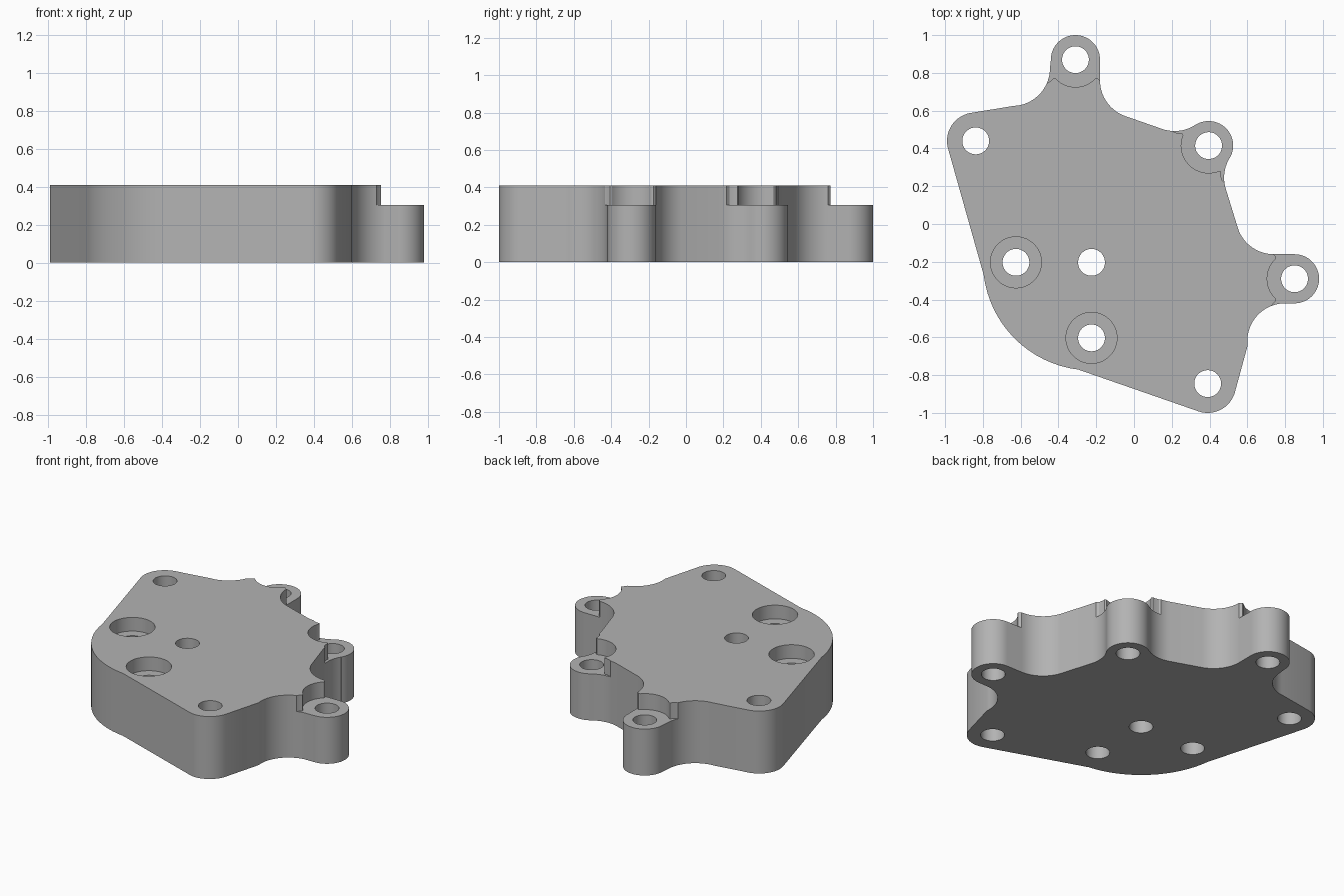
import bpy
import bmesh
from math import acos, cos, sin, pi, radians, ceil
from mathutils import Matrix

if "Cube" in bpy.data.objects:
    bpy.data.objects.remove(bpy.data.objects["Cube"])

HEIGHT = 0.41
LUG_TOP = 0.305
HOLE_R = 0.071
BORE_R = 0.135
BORE_FLOOR = HEIGHT - 0.09

grey = bpy.data.materials.new("plain grey")
grey.use_nodes = True
colour = (0.45, 0.45, 0.45, 1)
grey.diffuse_color = colour
grey.node_tree.nodes["Principled BSDF"].inputs["Base Color"].default_value = colour


def arc(cx, cy, r, start, end):
    """Points along an arc, angles in degrees, either direction."""
    n = max(4, ceil(abs(end - start) / 5))
    angles = [radians(start + (end - start) * i / n) for i in range(n + 1)]
    return [(cx + r * cos(a), cy + r * sin(a)) for a in angles]


def prism(name, points, bottom, top):
    """Closed solid from a counterclockwise outline."""
    bm = bmesh.new()
    base = bm.faces.new([bm.verts.new((x, y, bottom)) for x, y in points])
    up = bmesh.ops.extrude_face_region(bm, geom=[base], use_keep_orig=True)
    verts = [v for v in up["geom"] if isinstance(v, bmesh.types.BMVert)]
    bmesh.ops.translate(bm, verts=verts, vec=(0, 0, top - bottom))
    bmesh.ops.recalc_face_normals(bm, faces=bm.faces)
    mesh = bpy.data.meshes.new(name)
    bm.to_mesh(mesh)
    bm.free()
    obj = bpy.data.objects.new(name, mesh)
    bpy.context.collection.objects.link(obj)
    obj.data.materials.append(grey)
    return obj


def cylinder(name, x, y, r, bottom, top):
    return prism(name, arc(x, y, r, 0, 360)[:-1], bottom, top)


# Plate outline: convex corners and lugs alternating with concave fillets
arcs = [
    (0.39, -0.85, 0.15, -107, -17),     # front corner
    (0.80, -0.62, 0.20, 187, 98),
    (0.85, -0.29, 0.13, -90, 90),       # side lug
    (0.74, 0.04, 0.20, 270, 199),
    (0.677, 0.245, 0.20, 195, 149),
    (0.395, 0.415, 0.13, -31, 123),     # diagonal lug
    (0.215, 0.692, 0.20, 303, 250),
    (0.02, 0.76, 0.20, 250, 180),
    (-0.31, 0.87, 0.13, 0, 180),        # back lug
    (-0.645, 0.825, 0.20, 0, -88),
    (-0.84, 0.44, 0.15, 102, 195),      # back corner
    (-0.225, -0.20, 0.575, 187, 263),   # large rounded side
]
plate = prism("mounting_plate", [p for a in arcs for p in arc(*a)], 0, HEIGHT)

cutters = []

# Lowered lug tops: round pocket opening outward, with rounded horns
lugs = [(0.85, -0.29, 0, 0.10), (0.395, 0.415, 45, 0.055), (-0.31, 0.87, 90, 0.10)]
for x, y, turn, back in lugs:
    r = 0.145
    a = acos(-back / r) * 180 / pi
    half = r * sin(radians(a))
    side = [(0.4, 0.25), (-back - 0.025, 0.25), (-back - 0.025, half + 0.045),
            (-back - 0.01, half + 0.022), (-back + 0.003, half + 0.01)]
    outline = side + arc(0, 0, r, a, 360 - a) + [(px, -py) for px, py in reversed(side)]
    spin = Matrix.Rotation(radians(turn), 2)
    placed = [((spin[0][0] * px + spin[0][1] * py) + x,
               (spin[1][0] * px + spin[1][1] * py) + y) for px, py in outline]
    cutters.append(prism("lug_cutter", placed, LUG_TOP, HEIGHT + 0.1))

# Counterbores, then through holes
bores = [(-0.625, -0.203), (-0.225, -0.603)]
for x, y in bores:
    cutters.append(cylinder("bore_cutter", x, y, BORE_R, BORE_FLOOR, HEIGHT + 0.1))
corners = [(0.39, -0.845), (-0.838, 0.44), (-0.225, -0.203)]
for x, y in bores + corners + [lug[:2] for lug in lugs]:
    cutters.append(cylinder("hole_cutter", x, y, HOLE_R, -0.1, HEIGHT + 0.2))

bpy.ops.object.select_all(action="DESELECT")
plate.select_set(True)
bpy.context.view_layer.objects.active = plate
for cutter in cutters:
    cutter.hide_render = True
    mod = plate.modifiers.new("cut", "BOOLEAN")
    mod.operation = "DIFFERENCE"
    mod.solver = "EXACT"
    mod.object = cutter
    bpy.ops.object.modifier_apply(modifier=mod.name)
    bpy.data.objects.remove(cutter)

bpy.ops.object.shade_smooth_by_angle(angle=radians(25))
